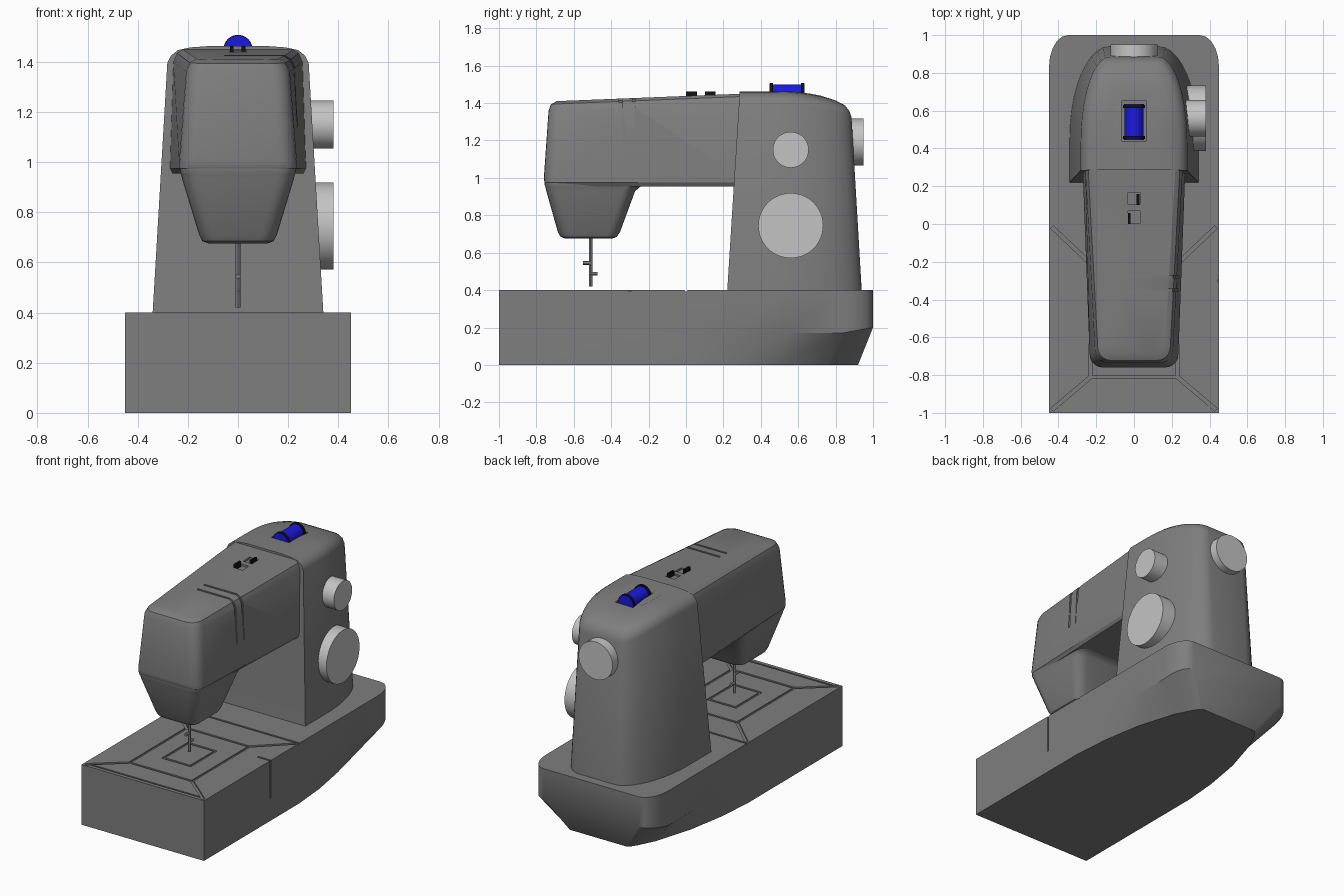
import bpy, bmesh, math
from mathutils import Vector, Matrix

if "Cube" in bpy.data.objects:
    bpy.data.objects.remove(bpy.data.objects["Cube"])


def material(name, rgb):
    m = bpy.data.materials.new(name)
    m.diffuse_color = (*rgb, 1)
    m.use_nodes = True
    m.node_tree.nodes["Principled BSDF"].inputs["Base Color"].default_value = m.diffuse_color
    return m


GREY = material("body_grey", (0.21, 0.21, 0.21))
LIGHT = material("knob_light_grey", (0.55, 0.55, 0.55))
BLUE = material("thread_blue", (0.01, 0.01, 0.75))
BLACK = material("black", (0.006, 0.006, 0.006))


def finish(name, bm, mat):
    bmesh.ops.recalc_face_normals(bm, faces=bm.faces)
    me = bpy.data.meshes.new(name)
    bm.to_mesh(me)
    bm.free()
    ob = bpy.data.objects.new(name, me)
    bpy.context.collection.objects.link(ob)
    me.materials.append(mat)
    return ob


def smooth(ob, angle=30):
    bpy.ops.object.select_all(action='DESELECT')
    ob.select_set(True)
    bpy.context.view_layer.objects.active = ob
    bpy.ops.object.shade_smooth_by_angle(angle=math.radians(angle))


def loft(name, half_rings, mat=GREY):
    """Skin a stack of outlines; each is the right half, mirrored in x."""
    bm = bmesh.new()
    rings = []
    for half in half_rings:
        ring = list(half) + [(-x, y, z) for x, y, z in reversed(half)]
        rings.append([bm.verts.new(p) for p in ring])
    n = len(rings[0])
    for a, b in zip(rings, rings[1:]):
        for i in range(n):
            j = (i + 1) % n
            bm.faces.new((a[i], a[j], b[j], b[i]))
    bm.faces.new(rings[0])
    bm.faces.new(rings[-1])
    return finish(name, bm, mat)


def arc(cx, cy, rx, ry, a0, a1, n=5):
    return [(cx + rx * math.cos(math.radians(a0 + (a1 - a0) * i / n)),
             cy + ry * math.sin(math.radians(a0 + (a1 - a0) * i / n))) for i in range(n + 1)]


def add_box(bm, centre, size):
    bmesh.ops.create_cube(bm, size=1, matrix=Matrix.Translation(centre) @ Matrix.Diagonal((*size, 1)))


def add_path(bm, pts, w):
    """Square bars following a polyline."""
    for a, b in zip(pts, pts[1:]):
        a, b = Vector(a), Vector(b)
        d = b - a
        m = Matrix.Translation((a + b) / 2) @ d.to_track_quat('Z', 'Y').to_matrix().to_4x4()
        bmesh.ops.create_cube(bm, size=1, matrix=m @ Matrix.Diagonal((w, w, d.length + w * 0.5, 1)))


def carve(ob, bm):
    """Cut the shapes in bm out of ob, keeping ob unchanged if the cut fails."""
    cutter = finish("cutter", bm, GREY)
    cutter.hide_render = True
    mod = ob.modifiers.new("carve", 'BOOLEAN')
    mod.operation, mod.solver, mod.object = 'DIFFERENCE', 'EXACT', cutter
    mod.use_self = True
    ev = ob.evaluated_get(bpy.context.evaluated_depsgraph_get())
    me = bpy.data.meshes.new_from_object(ev)
    ob.modifiers.clear()
    if len(me.polygons) >= len(ob.data.polygons):
        ob.data = me
    bpy.data.objects.remove(cutter)


def cylinder(name, centre, axis, r, length, mat, seg=40):
    bm = bmesh.new()
    m = Matrix.Translation(centre) @ Vector(axis).to_track_quat('Z', 'Y').to_matrix().to_4x4()
    bmesh.ops.create_cone(bm, cap_ends=True, segments=seg, radius1=r, radius2=r, depth=length, matrix=m)
    ob = finish(name, bm, mat)
    smooth(ob)
    return ob


# Base: rounded back corners, underside tapering towards the back
upper = [(0.45, -1), (0.45, 0), (0.45, 0.27), (0.45, 0.55)] + arc(0.35, 0.83, 0.10, 0.17, 0, 90)
lower = [(0.45, -1), (0.45, 0), (0.43, 0.24), (0.385, 0.5), (0.31, 0.75), (0.29, 0.79),
         (0.27, 0.83), (0.25, 0.87), (0.23, 0.9), (0.21, 0.92)]
base = loft("base", [[(x, y, 0) for x, y in lower],
                     [(x, y, 0.17 + 0.03 * max(0, (y - 0.83) / 0.17)) for x, y in upper],
                     [(x, y, 0.4) for x, y in upper]])

# Base grooves: seam, needle plate rectangles, diagonals and side line
bm = bmesh.new()
T, NY = 0.4, -0.51
add_path(bm, [(-0.46, 0, T), (0.46, 0, T)], 0.014)
add_path(bm, [(-0.40, -0.97, T), (0.40, -0.97, T)], 0.012)
for hx, hy in ((0.1, 0.13), (0.23, 0.30)):
    add_path(bm, [(sx * hx, NY + sy * hy, T) for sx, sy in
                  ((-1, -1), (1, -1), (1, 1), (-1, 1), (-1, -1))], 0.016)
for sx in (-1, 1):
    add_path(bm, [(sx * 0.23, NY - 0.3, T), (sx * 0.43, -0.98, T)], 0.02)
    add_path(bm, [(sx * 0.23, NY + 0.3, T), (sx * 0.43, -0.02, T)], 0.02)
add_path(bm, [(0.36, -0.3, T), (0.45, -0.3, T), (0.45, -0.3, 0.15)], 0.013)
carve(base, bm)
smooth(base)


# Column: U-shaped plan, leaning inwards with a rounded top
def column_ring(z, w, front, back, start, flat):
    pts = [(w, front), (w, (front + start) / 2)] + arc(flat, start, w - flat, back - start, 0, 90, 10)
    drop = 0.07 if z > 1 else 0
    return [(x, y, z - drop * max(0, (y - 0.5) / 0.38) ** 2) for x, y in pts]


column = loft("column", [column_ring(0.39, 0.341, 0.22, 0.94, 0.45, 0.13),
                         column_ring(1.395, 0.282, 0.283, 0.885, 0.43, 0.13),
                         column_ring(1.425, 0.268, 0.284, 0.874, 0.43, 0.13),
                         column_ring(1.447, 0.24, 0.285, 0.85, 0.43, 0.12),
                         column_ring(1.458, 0.19, 0.285, 0.80, 0.43, 0.10),
                         column_ring(1.463, 0.12, 0.285, 0.72, 0.43, 0.07)])
bm = bmesh.new()
add_box(bm, (0, 0.545, 1.46), (0.13, 0.21, 0.12))  # spool recess
carve(column, bm)
smooth(column)


# Arm: widens towards the column, top slopes up to the back
ARM = [(0.955, 0.22, 0.262, -0.745), (0.975, 0.235, 0.272, -0.757), (1.0, 0.235, 0.272, -0.76),
       (1.36, 0.207, 0.258, -0.735), (1.395, 0.192, 0.243, -0.722), (1.41, 0.165, 0.22, -0.69)]


def arm_z(z, y):
    return z + (0.04 * (y + 0.7) if z > 1.3 else 0)


def arm_ring(z, wf, wb, yf, r=0.07):
    pts = [(wb, 0.3)] + arc(wf - r, yf + r, r, r, 0, -90)
    return [(x, y, arm_z(z, y)) for x, y in pts]


def arm_edge(ring, y):
    z, wf, wb, yf = ring
    t = (y - yf - 0.07) / (0.23 - yf)
    return Vector((wf + (wb - wf) * t, y, arm_z(z, y)))


arm = loft("arm", [arm_ring(*r) for r in ARM])
bm = bmesh.new()
for y in (-0.35, -0.28):  # decorative grooves over the right shoulder
    low, high = arm_edge(ARM[2], y), arm_edge(ARM[3], y)
    side = high + (low - high) * 0.62
    add_path(bm, [(-0.05, y, arm_z(1.41, y))] + [arm_edge(r, y) for r in ARM[:2:-1]] + [side], 0.014)
for y in (0.035, 0.135):  # slider recesses
    add_box(bm, (0, y, arm_z(1.41, y)), (0.066, 0.066, 0.024))
carve(arm, bm)
smooth(arm)


# Needle head: tapered block under the arm
def head_ring(z, w, y0, y1, r):
    pts = arc(w - r, y0 + r, r, r, -90, 0) + arc(w - r, y1 - r, r, r, 0, 90)
    return [(x, y, z) for x, y in pts]


head = loft("needle_head", [head_ring(*r) for r in (
    (0.99, 0.233, -0.757, -0.19, 0.07), (0.965, 0.232, -0.756, -0.19, 0.07),
    (0.952, 0.227, -0.752, -0.245, 0.07), (0.93, 0.222, -0.747, -0.272, 0.07),
    (0.71, 0.155, -0.685, -0.353, 0.06), (0.685, 0.142, -0.67, -0.37, 0.055),
    (0.675, 0.115, -0.645, -0.395, 0.04))])
smooth(head)

# Needle bar and its two small clamps
cylinder("needle", (0, NY, 0.55), (0, 0, 1), 0.009, 0.26, GREY, 12)
cylinder("needle_clamp_front", (0, -0.53, 0.545), (0, 1, 0), 0.010, 0.04, GREY, 12)
cylinder("needle_clamp_back", (0, -0.493, 0.487), (0, 1, 0), 0.010, 0.04, GREY, 12)

# Knobs
cylinder("large_side_knob", (0.32, 0.56, 0.745), (1, 0, 0), 0.174, 0.12, LIGHT, 48)
cylinder("small_side_knob", (0.32, 0.56, 1.15), (1, 0, 0), 0.096, 0.12, LIGHT)
cylinder("hand_wheel", (0, 0.90, 1.192), (0, 1, 0), 0.125, 0.10, LIGHT)

# Thread spool with black rims
cylinder("thread_spool", (0, 0.54, 1.45), (0, 1, 0), 0.050, 0.16, BLUE, 32)
for label, y, out in (("front", 0.457, -1), ("back", 0.623, 1)):
    cylinder("spool_rim_" + label, (0, y, 1.45), (0, 1, 0), 0.058, 0.016, BLACK, 32)
    cylinder("spool_cap_" + label, (0, y + out * 0.009, 1.45), (0, 1, 0), 0.054, 0.004, BLUE, 32)

# Slider tabs on top of the arm
for i, (x, y) in enumerate(((-0.025, 0.03), (0.022, 0.13))):
    bm = bmesh.new()
    add_box(bm, (x, y, 1.445), (0.015, 0.058, 0.036))
    finish("slider_tab_%d" % (i + 1), bm, BLACK)
